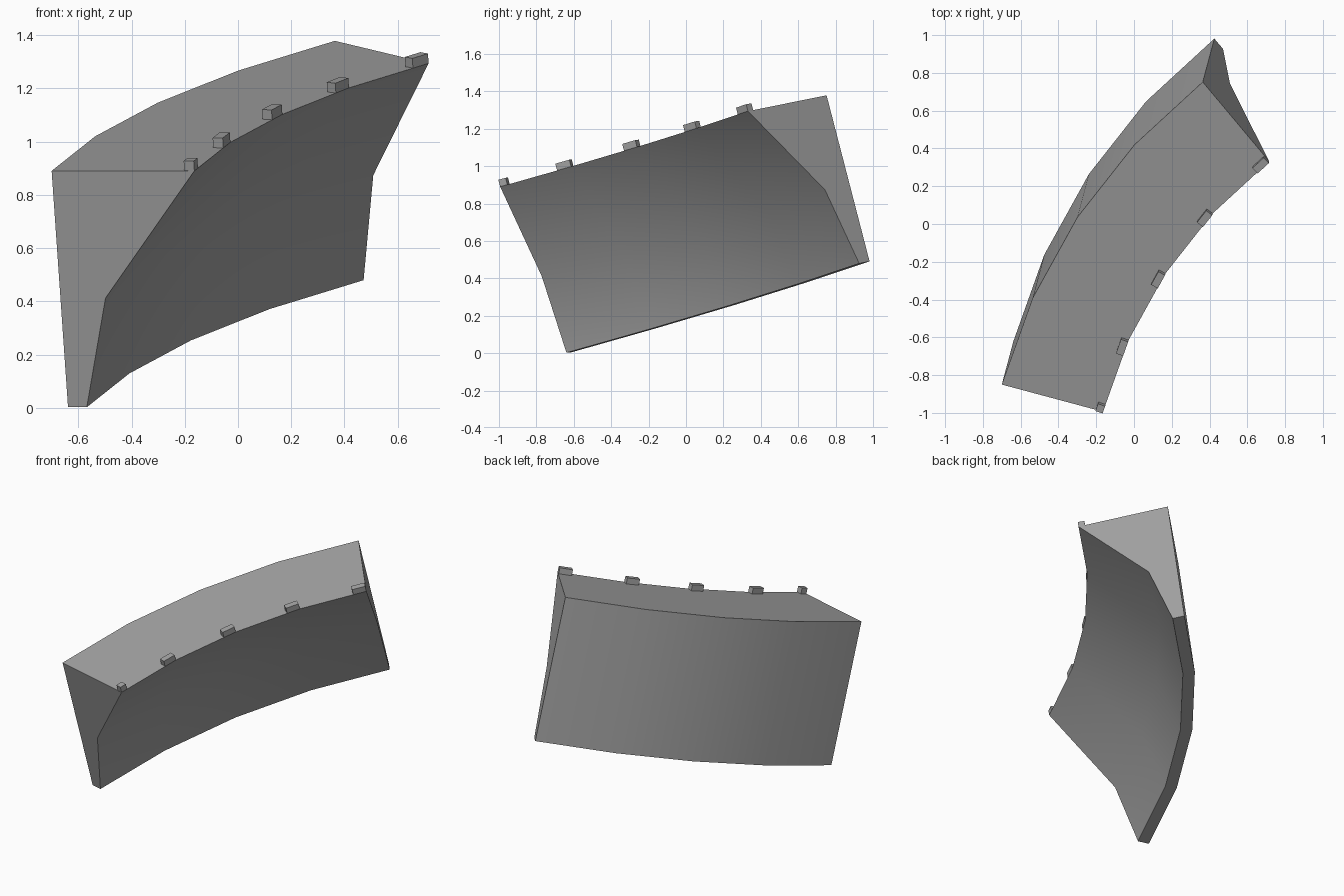
import bpy, bmesh
from math import radians, cos, sin
from mathutils import Vector, Matrix

cube = bpy.data.objects.get("Cube")
if cube:
    bpy.data.objects.remove(cube, do_unlink=True)

stone = bpy.data.materials.new("grey_stone")
stone.use_nodes = True
GREY = (0.36, 0.36, 0.36, 1)
stone.diffuse_color = GREY
stone.node_tree.nodes["Principled BSDF"].inputs["Base Color"].default_value = GREY

# Tilted frame of the arc: inward, along and up directions at the first station
inward = Vector((cos(radians(-15)), sin(radians(-15)), 0))
level = Vector((-inward.y, inward.x, 0))
tilt = radians(15)
along = level * cos(tilt) + Vector((0, 0, sin(tilt)))
up = Vector((0, 0, cos(tilt))) - level * sin(tilt)
RADIUS, STEP, SEGMENTS = 3.21, radians(9), 4
WIDTH = 0.555
centre = Vector((-0.70, -0.85, 0.89)) + inward * RADIUS


def place(station, u, w):
    """Point at a station, u inward from the outer wall, w above the top."""
    a = station * STEP
    direction = inward * cos(a) - along * sin(a)
    return centre - direction * (RADIUS - u) + up * w


def make(name, bm):
    bmesh.ops.recalc_face_normals(bm, faces=bm.faces)
    mesh = bpy.data.meshes.new(name)
    bm.to_mesh(mesh)
    bm.free()
    mesh.materials.append(stone)
    obj = bpy.data.objects.new(name, mesh)
    bpy.context.collection.objects.link(obj)
    return obj


# Curved wall: profile swept through the stations, closed by end caps
profile = [(0, 0), (WIDTH, 0), (0.175, -0.495), (0.073, -0.919), (0, -0.919)]
bm = bmesh.new()
rings = [[bm.verts.new(place(s, u, w)) for u, w in profile]
         for s in range(SEGMENTS + 1)]
count = len(profile)
for a, b in zip(rings, rings[1:]):
    for i in range(count):
        j = (i + 1) % count
        bm.faces.new((a[i], a[j], b[j], b[i]))
bm.faces.new(rings[0])
bm.faces.new(rings[-1])
wall = make("curved_wall", bm)
bpy.ops.object.select_all(action='DESELECT')
bpy.context.view_layer.objects.active = wall
wall.select_set(True)
bpy.ops.object.shade_smooth_by_angle(angle=radians(30))

# Small blocks along the inner top edge, each ending at a station
DEPTH, HEIGHT = 0.04, 0.038
for s in range(SEGMENTS + 1):
    corner = place(s, WIDTH, 0)
    if s == 0:
        run, length = (place(1, WIDTH, 0) - corner).normalized(), 0.042
    else:
        run, length = (place(s - 1, WIDTH, 0) - corner).normalized(), 0.082
    outward = run.cross(up) if s else up.cross(run)
    middle = corner + run * length / 2 + outward * DEPTH / 2 + up * HEIGHT / 2
    frame = Matrix((run * length, outward * DEPTH, up * HEIGHT)).transposed().to_4x4()
    frame.translation = middle
    bm = bmesh.new()
    bmesh.ops.create_cube(bm, size=1, matrix=frame)
    make("edge_block_%d" % (s + 1), bm)
